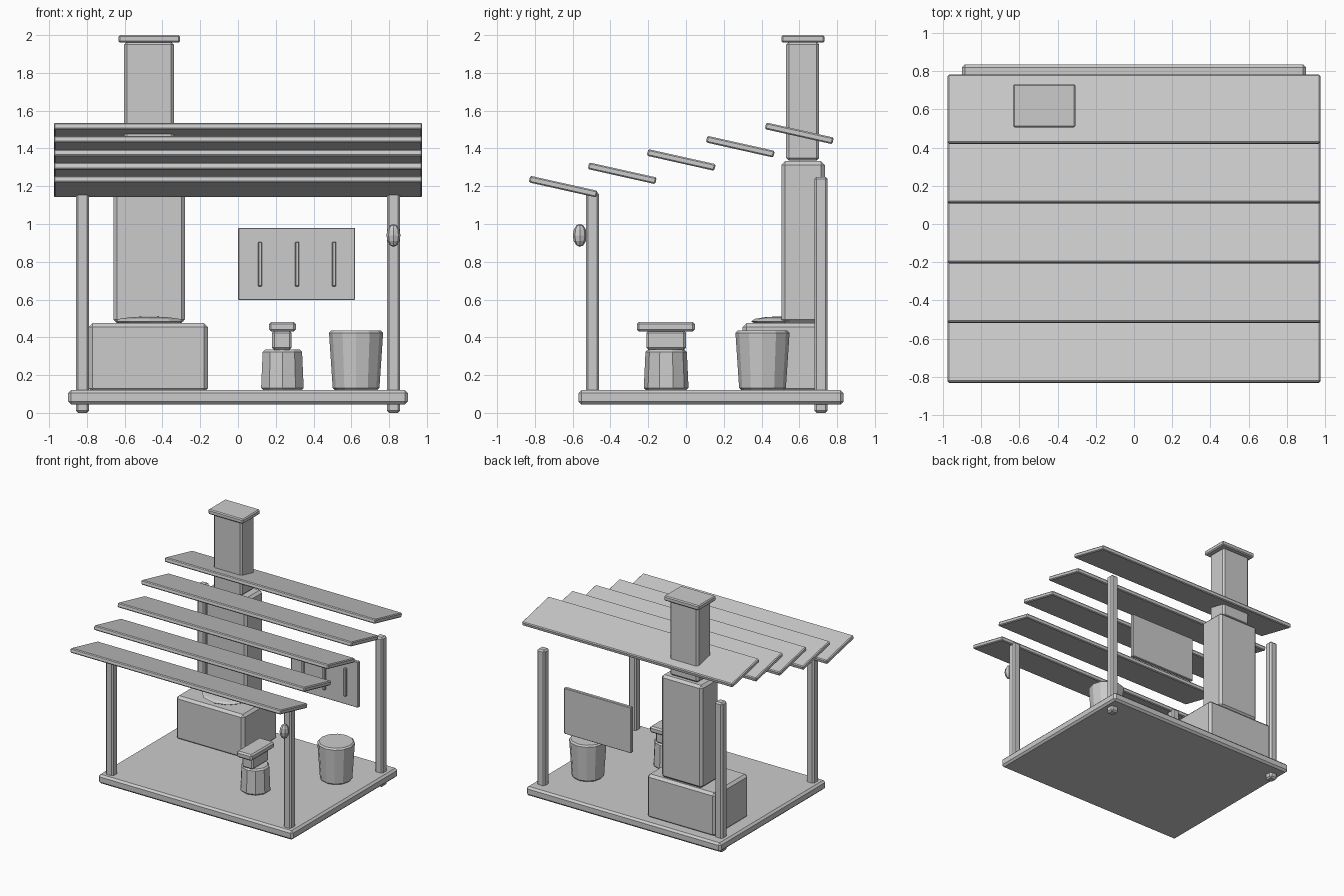
import bpy
import math

if "Cube" in bpy.data.objects:
    bpy.data.objects.remove(bpy.data.objects["Cube"])


def finish(obj, name, bevel):
    obj.name = name
    bpy.ops.object.transform_apply(location=False, rotation=False, scale=True)
    if bevel:
        mod = obj.modifiers.new("edge_bevel", 'BEVEL')
        mod.width = bevel
        mod.segments = 1
        mod.limit_method = 'ANGLE'
        mod.angle_limit = math.radians(50)
    return obj


def box(name, x, y, z, bevel=0.012):
    """Bevelled box from (min, max) ranges."""
    bpy.ops.mesh.primitive_cube_add(size=1, location=[sum(r) / 2 for r in (x, y, z)])
    obj = bpy.context.object
    obj.scale = [r[1] - r[0] for r in (x, y, z)]
    return finish(obj, name, bevel)


def tub(name, x, y, z, r_bottom, r_top, sides):
    """Tapered upright cylinder."""
    bpy.ops.mesh.primitive_cone_add(vertices=sides, radius1=r_bottom, radius2=r_top,
                                    depth=z[1] - z[0], location=(x, y, sum(z) / 2))
    return finish(bpy.context.object, name, 0.012)


def blob(name, loc, radii, segments, rings):
    """Faceted ellipsoid."""
    bpy.ops.mesh.primitive_uv_sphere_add(segments=segments, ring_count=rings,
                                         radius=1, location=loc)
    obj = bpy.context.object
    obj.scale = radii
    return finish(obj, name, 0)


# Floor and corner posts
box("floor_slab", (-0.90, 0.90), (-0.57, 0.835), (0.045, 0.12), 0.016)
for side, cx in (("left", -0.823), ("right", 0.823)):
    xr = (cx - 0.035, cx + 0.035)
    box("front_post_" + side, xr, (-0.53, -0.46), (0.06, 1.17))
    box("back_post_" + side, xr, (0.68, 0.75), (0.0, 1.25))

# Sloping roof planks, stepped up towards the back
for i in range(5):
    plank = box(f"roof_plank_{i + 1}", (-0.975, 0.975), (-0.183, 0.183),
                (-0.018, 0.018), 0.007)
    plank.location = (0, -0.65 + 0.3125 * i, 1.198 + 0.0705 * i)
    plank.rotation_euler.x = -0.22

# Forge hearth, coals and chimney
box("hearth", (-0.79, -0.16), (0.30, 0.75), (0.11, 0.475), 0.02)
blob("coal_bed", (-0.47, 0.50, 0.485), (0.19, 0.155, 0.026), 10, 6)
box("chimney_lower", (-0.66, -0.28), (0.505, 0.735), (0.475, 1.333), 0.02)
box("chimney_upper", (-0.603, -0.339), (0.53, 0.705), (1.335, 1.965), 0.015)
box("chimney_cap", (-0.632, -0.307), (0.505, 0.733), (1.96, 2.0), 0.008)

# Tool board with hanging tools
box("tool_board", (0.0, 0.62), (0.70, 0.73), (0.597, 0.98), 0.004)
for i in range(3):
    cx = 0.117 + 0.196 * i
    box(f"hanging_tool_{i + 1}", (cx - 0.011, cx + 0.011), (0.683, 0.703),
        (0.67, 0.905), 0.004)

# Anvil on its stump
tub("anvil_stump", 0.235, -0.105, (0.12, 0.335), 0.119, 0.109, 10)
box("anvil_waist", (0.18, 0.284), (-0.21, 0.0), (0.333, 0.435))
box("anvil_top", (0.164, 0.307), (-0.26, 0.047), (0.43, 0.482))

# Water barrel
tub("water_barrel", 0.625, 0.405, (0.12, 0.435), 0.123, 0.144, 12)

# Lantern on the front right post
blob("lantern", (0.823, -0.562, 0.94), (0.037, 0.037, 0.061), 8, 6)
